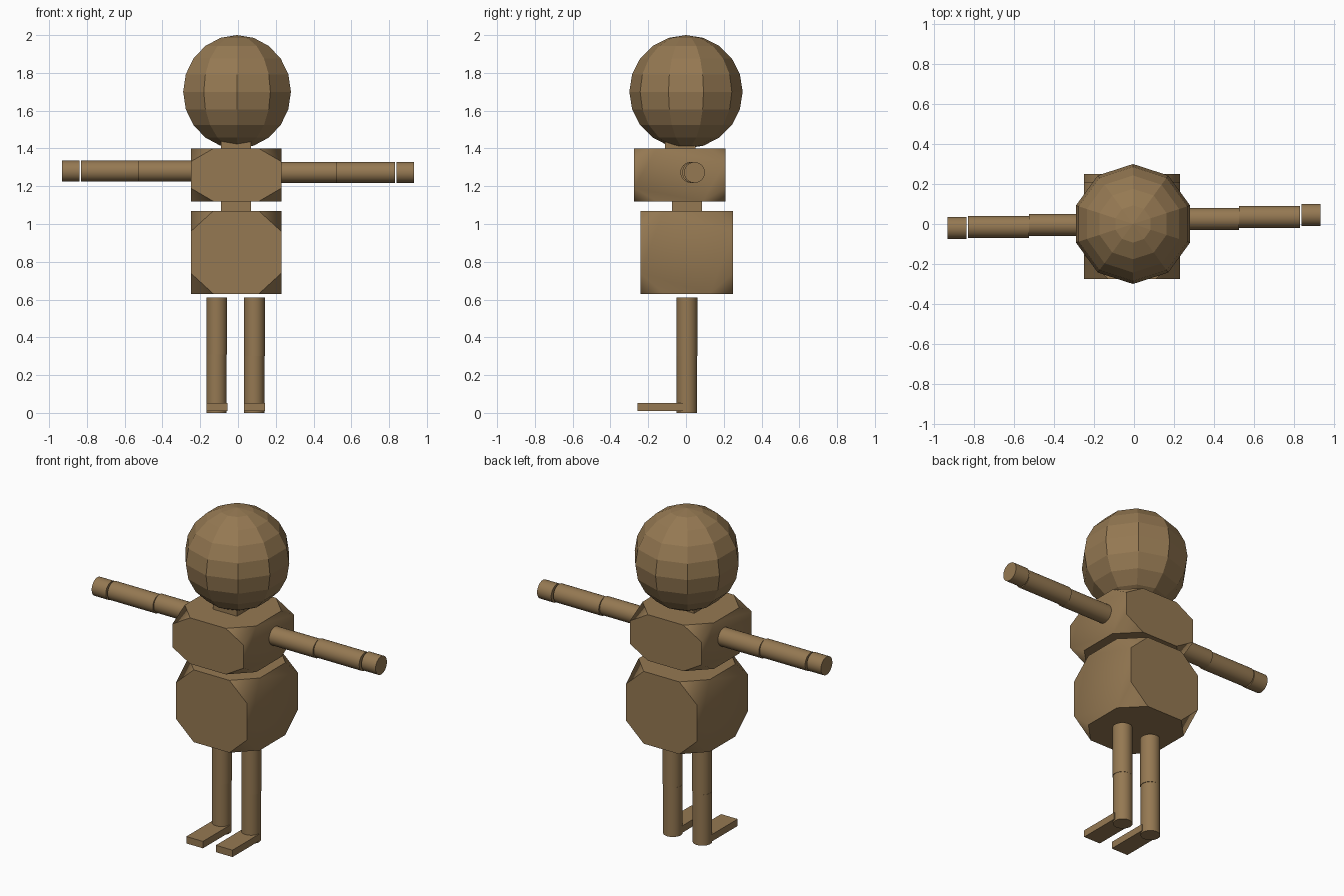
import bpy, bmesh, math
from mathutils import Matrix, Vector

if "Cube" in bpy.data.objects:
    bpy.data.objects.remove(bpy.data.objects["Cube"])

brown = bpy.data.materials.new("wood_brown")
brown.diffuse_color = (0.30, 0.19, 0.085, 1)
brown.use_nodes = True
brown.node_tree.nodes["Principled BSDF"].inputs["Base Color"].default_value = brown.diffuse_color


def finish(name, bm):
    bmesh.ops.recalc_face_normals(bm, faces=bm.faces)
    me = bpy.data.meshes.new(name)
    bm.to_mesh(me)
    bm.free()
    me.materials.append(brown)
    ob = bpy.data.objects.new(name, me)
    bpy.context.collection.objects.link(ob)
    return ob


def box_mesh(lo, hi):
    lo, hi = Vector(lo), Vector(hi)
    bm = bmesh.new()
    bmesh.ops.create_cube(bm, size=1)
    bmesh.ops.scale(bm, vec=hi - lo, verts=bm.verts)
    bmesh.ops.translate(bm, vec=(lo + hi) / 2, verts=bm.verts)
    return bm


def box(name, lo, hi):
    return finish(name, box_mesh(lo, hi))


def truncated_box(name, lo, hi, cut=0.25):
    """Box whose eight corners are sliced off at a fraction of each edge."""
    bm = box_mesh(lo, hi)
    lo, hi = Vector(lo), Vector(hi)
    size, mid = hi - lo, (lo + hi) / 2
    for sx in (-1, 1):
        for sy in (-1, 1):
            for sz in (-1, 1):
                s = Vector((sx, sy, sz))
                corner = mid + Vector([s[i] * size[i] / 2 for i in range(3)])
                normal = Vector([s[i] / size[i] for i in range(3)]).normalized()
                on_plane = corner - Vector((s.x * cut * size.x, 0, 0))
                r = bmesh.ops.bisect_plane(
                    bm, geom=bm.verts[:] + bm.edges[:] + bm.faces[:],
                    plane_co=on_plane, plane_no=normal, clear_outer=True)
                rim = [e for e in r["geom_cut"] if isinstance(e, bmesh.types.BMEdge)]
                bmesh.ops.contextual_create(bm, geom=rim)
    bmesh.ops.recalc_face_normals(bm, faces=bm.faces)
    # sides flow smoothly into the cut corners; front, back, top, bottom stay crisp
    for f in bm.faces:
        f.smooth = True
    for e in bm.edges:
        e.smooth = all(abs(f.normal.x) > 0.3 for f in e.link_faces)
    return finish(name, bm)


def rod(name, start, end, radius=0.055):
    a, b = Vector(start), Vector(end)
    bm = bmesh.new()
    rot = (b - a).to_track_quat('Z', 'Y').to_matrix().to_4x4()
    bmesh.ops.create_cone(bm, cap_ends=True, segments=32, radius1=radius, radius2=radius,
                          depth=(b - a).length, matrix=Matrix.Translation((a + b) / 2) @ rot)
    for f in bm.faces:
        f.smooth = len(f.verts) == 4
    for e in bm.edges:
        e.smooth = all(len(f.verts) == 4 for f in e.link_faces)
    return finish(name, bm)


# Head: ten-sided faceted ball
bm = bmesh.new()
bmesh.ops.create_uvsphere(bm, u_segments=10, v_segments=10, radius=0.3,
                          matrix=Matrix.Translation((-0.005, 0, 1.7)))
finish("head", bm)

# Neck, chest, waist, hips
box("neck", (-0.09, -0.11, 1.39), (0.07, 0.05, 1.45))
truncated_box("chest", (-0.25, -0.275, 1.12), (0.23, 0.21, 1.40))
box("waist", (-0.09, -0.075, 1.065), (0.07, 0.085, 1.125))
truncated_box("hips", (-0.25, -0.24, 0.63), (0.23, 0.25, 1.07))

# Arms: each segment steps slightly in y
for side, label, ys, z in ((1, "right", (0.025, 0.035, 0.045), 1.273),
                           (-1, "left", (-0.005, -0.015, -0.02), 1.28)):
    spans = ((0.225, 0.525), (0.525, 0.83), (0.838, 0.933))
    for part, (x0, x1), y in zip(("upper_arm", "forearm", "hand"), spans, ys):
        rod(f"{label}_{part}", (side * x0, y, z), (side * x1, y, z))

# Legs and feet
for label, x, knee in (("left", -0.112, 0.31), ("right", 0.087, 0.30)):
    rod(f"{label}_thigh", (x, 0.005, knee), (x, 0.005, 0.612))
    rod(f"{label}_shin", (x - 0.002, 0.005, 0.0), (x - 0.002, 0.005, knee), 0.054)
    box(f"{label}_foot", (x - 0.056, -0.257, 0.01), (x + 0.056, 0.0, 0.052))
